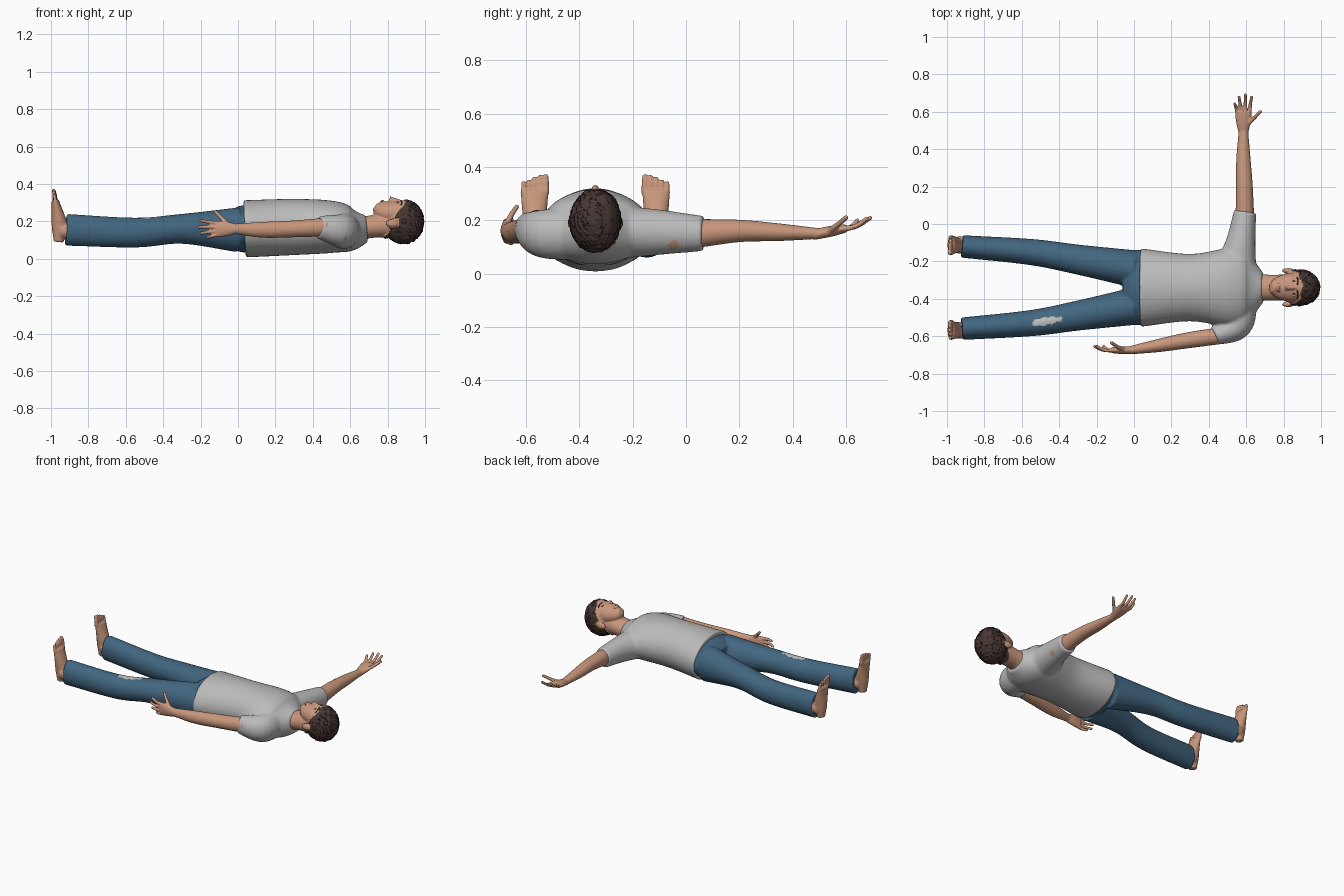
import bpy, bmesh, math
from mathutils import Vector, Matrix
from mathutils.bvhtree import BVHTree

cube = bpy.data.objects.get("Cube")
if cube:
    bpy.data.objects.remove(cube, do_unlink=True)

X, Y, Z = Vector((1, 0, 0)), Vector((0, 1, 0)), Vector((0, 0, 1))
MID = -.34  # body centre line in y
SIDES = (("left", 1), ("right", -1))


def material(name, *rgb):
    m = bpy.data.materials.new(name)
    m.use_nodes = True
    m.diffuse_color = (*rgb, 1)
    m.node_tree.nodes["Principled BSDF"].inputs["Base Color"].default_value = (*rgb, 1)
    return m


skin = material("skin", .58, .31, .2)
cloth = material("shirt_grey", .5, .5, .5)
denim = material("denim_blue", .055, .135, .22)
hair = material("hair_brown", .062, .038, .034)
patch = material("torn_denim_grey", .55, .55, .55)
lip = material("lip", .4, .16, .12)
white = material("eye_white", .65, .62, .6)
dark = material("iris_dark", .02, .02, .01)


def tube(bm, *rings, up=Z, sides=24, steps=6):
    """Smooth capped loft; each ring is x, y, z, half width and, if not round, half height."""
    r = [Vector((*ring, ring[-1])[:5]) for ring in rings]
    r = [2 * r[0] - r[1]] + r + [2 * r[-1] - r[-2]]
    path = []
    for i in range(1, len(r) - 2):
        a, b, c, d = r[i - 1:i + 3]
        for step in range(steps):
            t = step / steps
            path.append(b + t / 2 * ((c - a) + t * ((2 * a - 5 * b + 4 * c - d)
                                                    + t * (3 * b - a - 3 * c + d))))
    path.append(r[-2])
    loops = []
    for i, p in enumerate(path):
        after, before = path[min(i + 1, len(path) - 1)], path[max(i - 1, 0)]
        along = (Vector(after[:3]) - Vector(before[:3])).normalized()
        across = along.cross(up).normalized()
        top = across.cross(along)
        angles = [math.tau * k / sides for k in range(sides)]
        loops.append([bm.verts.new(Vector(p[:3]) + across * p[3] * math.cos(w) + top * p[4] * math.sin(w))
                      for w in angles])
    for low, high in zip(loops, loops[1:]):
        for k in range(sides):
            j = (k + 1) % sides
            bm.faces.new((low[k], low[j], high[j], high[k]))
    bm.faces.new(loops[0])
    bm.faces.new(loops[-1])


def body_tube(bm, *rings):
    """Loft along the body's centre line; each ring is x, z and its half sizes."""
    tube(bm, *[(x, MID, z, *radii) for x, z, *radii in rings], sides=40)


def ball(bm, centre, *radii):
    place = Matrix.Translation(Vector(centre)) @ Matrix.Diagonal(Vector((*radii, 1)))
    bmesh.ops.create_uvsphere(bm, u_segments=24, v_segments=16, radius=1, matrix=place)


def digit(bm, radius, *points):
    """Tapering finger or toe with a round tip."""
    tube(bm, *[(*p, radius * (1 - i / 8)) for i, p in enumerate(points)],
         up=Vector((.3, .5, .8)), sides=12)
    ball(bm, points[-1], *[radius * .8] * 3)


def hand(bm, wrist, along, thumb, palm):
    """Open hand: palm, four fanned fingers curling to the palm side, and a thumb."""
    def at(a, t, p=0):
        return wrist + along * a + thumb * t + palm * p
    tube(bm, (*at(-.02, 0), .025, .02), (*at(.05, 0), .04, .02), (*at(.1, 0), .045, .015), up=palm)
    for k in range(4):
        reach = .1 - .012 * (k - 1) ** 2
        start, fan = .03 - .02 * k, .15 * (1 - k)
        digit(bm, .011, at(.08, start), at(.09 + reach / 2, start + fan * reach / 2),
              at(.09 + reach, start + fan * reach, .02))
    digit(bm, .012, at(.03, .02), at(.07, .06, .02), at(.1, .09, .04))


def finish(name, bm, *mats, voxel=0, soften=3):
    """Turn the pieces into one object, fused into a single skin when voxel is set."""
    bmesh.ops.recalc_face_normals(bm, faces=bm.faces)
    mesh = bpy.data.meshes.new(name)
    bm.to_mesh(mesh)
    bm.free()
    ob = bpy.data.objects.new(name, mesh)
    bpy.context.collection.objects.link(ob)
    for m in mats:
        mesh.materials.append(m)
    bpy.ops.object.select_all(action="DESELECT")
    ob.select_set(True)
    bpy.context.view_layer.objects.active = ob
    if voxel:
        fuse = ob.modifiers.new("fuse", "REMESH")
        fuse.mode, fuse.voxel_size = "VOXEL", voxel
        ob.modifiers.new("soften", "SMOOTH").iterations = soften
        for modifier in ("fuse", "soften"):
            bpy.ops.object.modifier_apply(modifier=modifier)
    bpy.ops.object.shade_smooth_by_angle(angle=math.radians(50))
    return ob


def paint(ob, rule):
    """Give the second material to the faces chosen by the rule."""
    for face in ob.data.polygons:
        face.material_index = int(rule(face.center))


# Jeans: pelvis and two mirrored legs, torn over the right thigh
bm = bmesh.new()
body_tube(bm, (-.06, .16, .17, .08), (0, .16, .2, .12), (.08, .16, .2, .13))
for name, s in SIDES:
    tube(bm, *[(x, MID + s * y, z, a, b) for x, y, z, a, b in (
        (-.92, .22, .155, .06, .085), (-.55, .19, .14, .07, .08),
        (-.3, .15, .16, .08, .08), (0, .1, .155, .1, .12))])
jeans = finish("jeans", bm, denim, patch, voxel=.007, soften=5)


def in_tear(c):
    u, v = c.x + .47, c.y + .52
    return c.z > .17 and math.hypot(u / .08, (v - u * .15) / .022) < 1 + math.sin(c.x * 140) / 8


paint(jeans, in_tear)

# Shirt: torso with one raised sleeve and one lowered sleeve, with small holes
bm = bmesh.new()
body_tube(bm, (.035, .16, .21, .153), (.3, .17, .18, .15), (.5, .17, .21, .14),
          (.6, .155, .19, .117), (.69, .16, .08, .07))
tube(bm, (.54, -.25, .155, .12, .1), (.57, -.1, .155, .08, .085), (.594, .065, .15, .06, .066))
tube(bm, (.57, -.42, .15, .09, .1), (.55, -.54, .15, .08, .09), (.43, -.6, .17, .05, .06))
shirt = finish("shirt", bm, cloth, skin, voxel=.008, soften=6)
holes = [Vector(p) for p in ((.64, -.045, .1), (.54, -.045, .1), (.58, -.62, .1))]
paint(shirt, lambda c: any((c - hole).length < .022 for hole in holes))

# Bare feet, toes pointing up
for name, s in SIDES:
    bm = bmesh.new()
    y = MID + s * .228
    tube(bm, (-.86, y, .15, .045), (-.95, y, .15, .045))
    tube(bm, (-.96, y, .09, .025, .025), (-.953, y, .17, .04, .043), (-.977, y, .31, .053, .02), up=X)
    for k in range(5):
        toe = y + s * (k - 2) * .021
        digit(bm, .014 - k / 900, (-.977, toe, .3), (-.98, toe, .34), (-.985, toe, .363 - k * k / 500))
    finish(name + "_foot", bm, skin, voxel=.005)

# Raised left arm, palm up
bm = bmesh.new()
tube(bm, (.593, .03, .15, .05, .055), (.59, .2, .16, .045, .042),
     (.585, .35, .155, .038, .033), (.585, .5, .15, .025, .02))
hand(bm, Vector((.585, .5, .15)), Vector((0, 1, .2)), X, Z)
finish("left_arm", bm, skin, voxel=.0045)

# Lowered right arm, palm facing the hip
bm = bmesh.new()
tube(bm, (.48, -.595, .17, .045, .05), (.3, -.62, .16, .043, .045),
     (.13, -.65, .155, .035, .042), (-.02, -.675, .16, .022, .027))
hand(bm, Vector((-.02, -.675, .16)), -X, Z, Y)
finish("right_arm", bm, skin, voxel=.0045)

# Head and neck fused with jaw, nose and ears
bm = bmesh.new()
body_tube(bm, (.64, .155, .09, .07), (.7, .17, .07, .06), (.84, .185, .07, .07))
body_tube(bm, (.732, .28, .024, .02), (.77, .256, .058, .052), (.84, .242, .077, .068), (.94, .235, .06, .06))
body_tube(bm, (.87, .307, .008), (.81, .32, .014))
ball(bm, (.885, MID, .198), .106, .093, .115)
ball(bm, (.772, MID, .303), .014, .024, .01)
for name, s in SIDES:
    ball(bm, (.825, MID + s * .09, .19), .034, .014, .022)
head = finish("head", bm, skin, hair, voxel=.0045)


def on_scalp(c):
    ear = abs(c.y - MID) > .088 and c.x < .858 and c.z > .16
    hairline = .785 + .6 * max(0, c.z - .12) + math.sin(c.y * 90) / 160
    return c.x > hairline and not ear


# Hair: scalp faces coloured and raised into tufts
paint(head, on_scalp)
scalp = {i for face in head.data.polygons if face.material_index for i in face.vertices}
for vert in [head.data.vertices[i] for i in scalp]:
    vert.co += vert.normal * (.008 + math.sin(vert.co.x * 130) * math.sin(vert.co.y * 110) / 500)
surface = BVHTree.FromPolygons([v.co for v in head.data.vertices],
                               [tuple(face.vertices) for face in head.data.polygons])


def on_face(x, offset):
    return surface.ray_cast(Vector((x, MID + offset, 1)), -Z)[0]


def strip(name, mat, radius, *points):
    """Thin rounded strip lying on the face."""
    bm = bmesh.new()
    tube(bm, *[(*on_face(*p), radius, .003) for p in points], sides=8)
    finish(name, bm, mat)


# Eyes, brows and lips
for name, s in SIDES:
    for part, mat, radii in (("eye", white, (.006, .014, .003)), ("iris", dark, (.0055, .006, .0045))):
        bm = bmesh.new()
        ball(bm, on_face(.854, s * .034), *radii)
        finish(name + "_" + part, bm, mat)
    strip(name + "_eyebrow", hair, .004, (.872, s * .015), (.877, s * .035), (.872, s * .056))
strip("lips", lip, .005, (.772, -.022), (.772, 0), (.772, .022))
